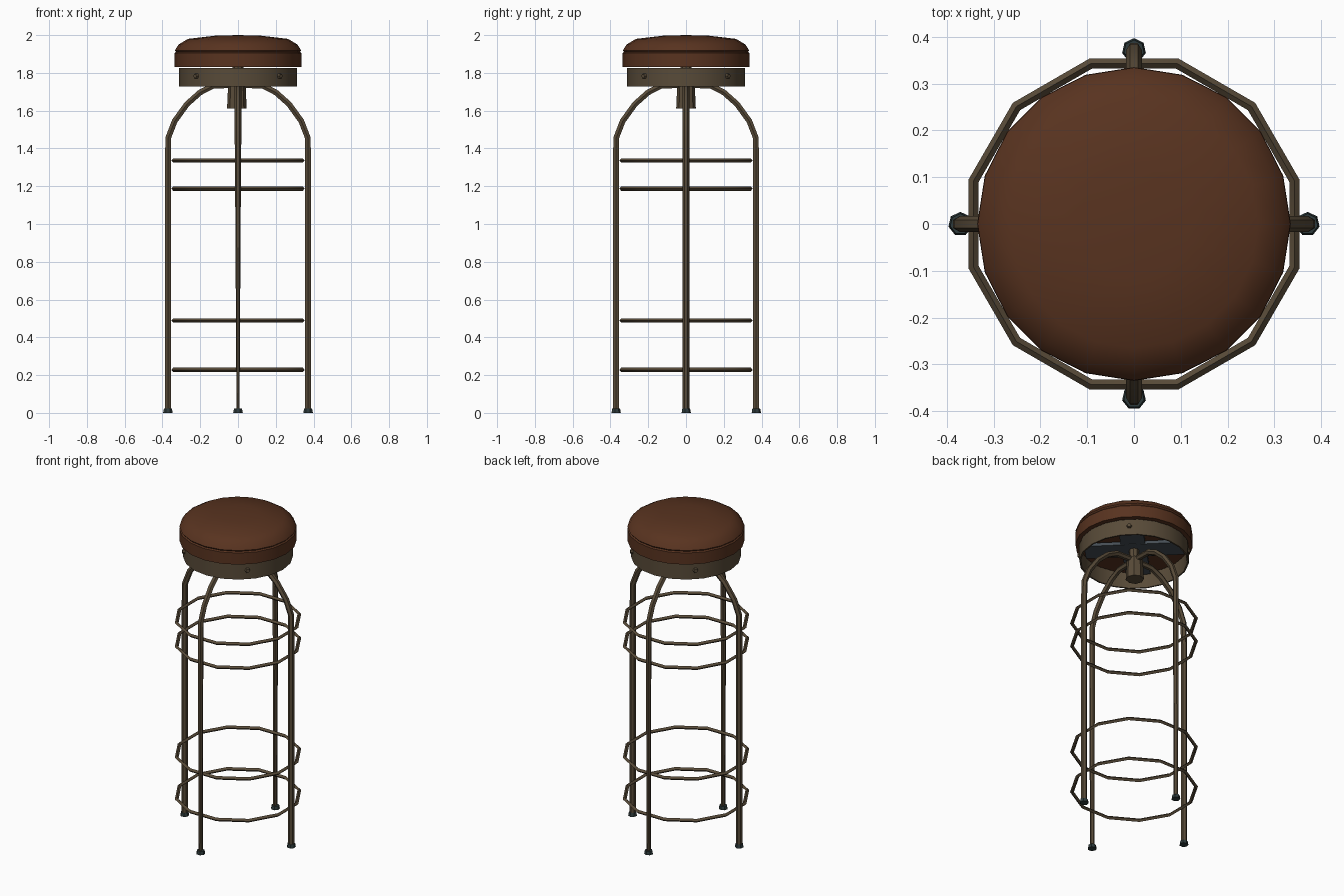
import bpy, bmesh
from math import sin, cos, pi, radians
from mathutils import Matrix

if "Cube" in bpy.data.objects:
    bpy.data.objects.remove(bpy.data.objects["Cube"], do_unlink=True)


def material(name, rgb):
    m = bpy.data.materials.new(name)
    m.use_nodes = True
    m.diffuse_color = (*rgb, 1)
    m.node_tree.nodes["Principled BSDF"].inputs["Base Color"].default_value = (*rgb, 1)
    return m


leather = material("brown leather", (0.098, 0.033, 0.014))
metal = material("aged metal", (0.098, 0.07, 0.04))
rubber = material("dark teal rubber", (0.026, 0.042, 0.043))
slate = material("blue grey plate", (0.06, 0.075, 0.09))


def finish(ob, mat, angle=40):
    ob.data.materials.append(mat)
    bpy.ops.object.select_all(action="DESELECT")
    ob.select_set(True)
    bpy.context.view_layer.objects.active = ob
    if ob.type == "CURVE":
        bpy.ops.object.convert(target="MESH")
        ob = bpy.context.object
    bpy.ops.object.shade_smooth_by_angle(angle=radians(angle))
    return ob


def from_bmesh(name, bm, mat):
    bmesh.ops.recalc_face_normals(bm, faces=bm.faces)
    me = bpy.data.meshes.new(name)
    bm.to_mesh(me)
    bm.free()
    ob = bpy.data.objects.new(name, me)
    bpy.context.collection.objects.link(ob)
    return finish(ob, mat)


def lathe(name, profile, mat, sides=20, closed=False):
    """Spin an (r, z) profile round the z axis."""
    bm = bmesh.new()
    vs = [bm.verts.new((r, 0, z)) for r, z in profile]
    pairs = list(zip(vs, vs[1:])) + ([(vs[-1], vs[0])] if closed else [])
    edges = [bm.edges.new(p) for p in pairs]
    bmesh.ops.spin(bm, geom=vs + edges, cent=(0, 0, 0), axis=(0, 0, 1),
                   angle=2 * pi, steps=sides)
    bmesh.ops.remove_doubles(bm, verts=bm.verts, dist=0.0005)
    return from_bmesh(name, bm, mat)


def cylinder(name, r1, r2, depth, matrix, mat, sides=8):
    bm = bmesh.new()
    bmesh.ops.create_cone(bm, cap_ends=True, segments=sides, radius1=r1,
                          radius2=r2, depth=depth, matrix=matrix)
    return from_bmesh(name, bm, mat)


def tube(name, points, radius, mat, cyclic=False, resolution=1):
    cu = bpy.data.curves.new(name, "CURVE")
    cu.dimensions = "3D"
    cu.bevel_depth = radius
    cu.bevel_resolution = resolution
    cu.use_fill_caps = True
    sp = cu.splines.new("POLY")
    sp.points.add(len(points) - 1)
    for p, co in zip(sp.points, points):
        p.co = (*co, 1)
    sp.use_cyclic_u = cyclic
    ob = bpy.data.objects.new(name, cu)
    bpy.context.collection.objects.link(ob)
    return finish(ob, mat, 50)


# Cushion: side wall, seam groove and shallow domed top
lathe("seat_cushion", [(0, 1.831), (0.335, 1.831), (0.335, 1.904), (0.328, 1.911),
                       (0.334, 1.919), (0.315, 1.95), (0.265, 1.98),
                       (0.12, 1.997), (0, 2.0)], leather)

# Metal band under the cushion, open from below
lathe("seat_band", [(0.313, 1.727), (0.313, 1.826), (0.304, 1.826), (0.304, 1.727)],
      metal, closed=True)

# Crossed support plates inside the band
for i in range(2):
    bm = bmesh.new()
    bmesh.ops.create_cube(bm, size=1, matrix=Matrix.Translation((0, 0, 1.812 - i * 0.002))
                          @ Matrix.Rotation(pi / 4 + i * pi / 2, 4, "Z")
                          @ Matrix.Diagonal((0.56, 0.14, 0.02, 1)))
    from_bmesh(f"support_plate_{i + 1}", bm, slate)

# Central hub and its screw
cylinder("hub", 0.052, 0.046, 0.13, Matrix.Translation((-0.006, 0, 1.677)), metal)
cylinder("hub_screw", 0.028, 0.028, 0.1, Matrix.Translation((0, 0, 1.782)), metal)

# Bolts on the band
for i in range(4):
    a = pi / 4 + i * pi / 2
    cylinder(f"band_bolt_{i + 1}", 0.016, 0.012, 0.014,
             Matrix.Translation((0.315 * cos(a), 0.315 * sin(a), 1.783))
             @ Matrix.Rotation(a, 4, "Z") @ Matrix.Rotation(pi / 2, 4, "Y"), metal, 6)

# Bent legs with feet
leg_path = [(0.03, 1.735), (0.13, 1.732), (0.2, 1.697), (0.27, 1.635),
            (0.335, 1.545), (0.37, 1.455), (0.371, 1.2), (0.371, 0.6), (0.371, 0.015)]
for i, side in enumerate(("left", "back", "right", "front")):
    c, s = round(cos(i * pi / 2)), round(sin(i * pi / 2))
    leg = tube(f"{side}_leg", [(r * c, r * s, z) for r, z in leg_path], 0.0175, metal)
    if side in ("front", "back"):  # these legs narrow towards the floor
        for v in leg.data.vertices:
            if v.co.z < 1.4:
                v.co.x *= 0.45 + 0.35 * v.co.z
    cylinder(f"{side}_foot", 0.026, 0.022, 0.022,
             Matrix.Translation((0.371 * c, 0.371 * s, 0.011)), rubber, 7)

# Foot rings, coarse polygons inside the legs
for i, z in enumerate((0.228, 0.49, 1.187, 1.337)):
    ring = [(0.355 * cos(a), 0.355 * sin(a), z)
            for a in (2 * pi * (k + 0.5) / 12 for k in range(12))]
    tube(f"foot_ring_{i + 1}", ring, 0.011, metal, cyclic=True, resolution=0)
